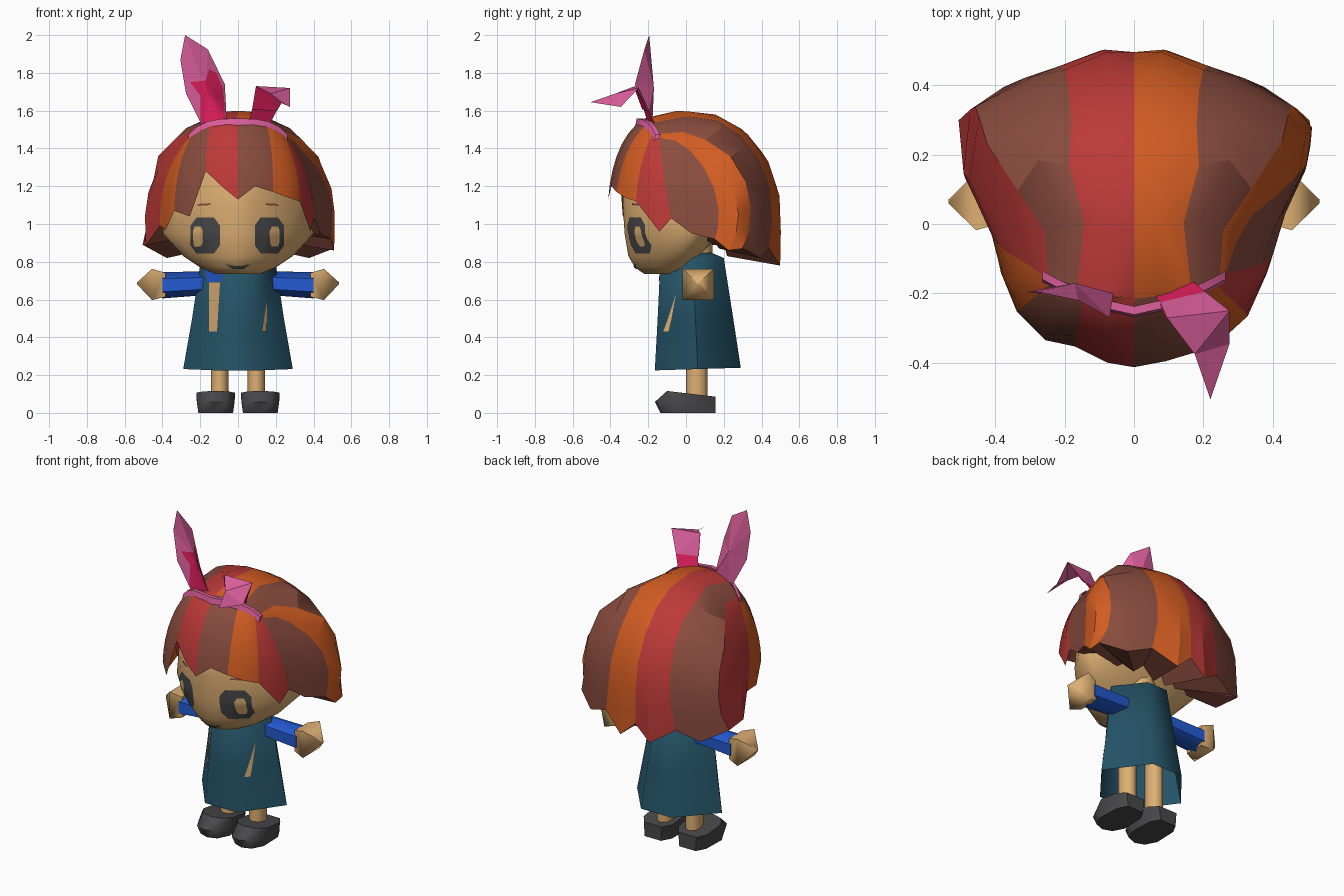
import bpy, bmesh, math
from mathutils import Vector
from mathutils.bvhtree import BVHTree

if "Cube" in bpy.data.objects:
    bpy.data.objects.remove(bpy.data.objects["Cube"])


def material(name, r, g, b):
    m = bpy.data.materials.new(name)
    m.diffuse_color = [((c / 255 + 0.055) / 1.055) ** 2.4 for c in (r, g, b)] + [1]
    m.use_nodes = True
    m.node_tree.nodes["Principled BSDF"].inputs["Base Color"].default_value = m.diffuse_color
    return m


SKIN = material("skin", 222, 175, 115)
RED = material("hair_red", 188, 58, 56)
BROWN = material("hair_brown", 138, 76, 62)
ORANGE = material("hair_orange", 210, 92, 34)
TEAL = material("dress_teal", 36, 82, 102)
BLUE = material("sleeve_blue", 36, 90, 210)
GREY = material("dark_grey", 72, 72, 74)
PINK = material("ribbon_pink", 222, 96, 158)
CRIMSON = material("ribbon_crimson", 222, 30, 92)


def make(name, verts, faces, mats, idx=None, angle=40, fix=True):
    me = bpy.data.meshes.new(name)
    me.from_pydata([tuple(v) for v in verts], [], faces)
    for m in mats:
        me.materials.append(m)
    if idx:
        for p, i in zip(me.polygons, idx):
            p.material_index = i
    ob = bpy.data.objects.new(name, me)
    bpy.context.collection.objects.link(ob)
    if fix:
        bm = bmesh.new()
        bm.from_mesh(me)
        bmesh.ops.remove_doubles(bm, verts=bm.verts, dist=0.0005)
        bmesh.ops.recalc_face_normals(bm, faces=bm.faces)
        bm.to_mesh(me)
        bm.free()
    if angle:
        bpy.ops.object.select_all(action='DESELECT')
        ob.select_set(True)
        bpy.context.view_layer.objects.active = ob
        bpy.ops.object.shade_smooth_by_angle(angle=math.radians(angle))
    return ob


def loft(name, rings, mat, start=True, end=True, angle=62):
    n = len(rings[0])
    verts = [v for r in rings for v in r]
    faces = [(k * n + i, k * n + (i + 1) % n, (k + 1) * n + (i + 1) % n, (k + 1) * n + i)
             for k in range(len(rings) - 1) for i in range(n)]
    if start:
        faces.append(tuple(range(n)))
    if end:
        faces.append(tuple(range(len(verts) - n, len(verts))))
    return make(name, verts, faces, [mat], angle=angle)


def oval(z, w, y0, y1, n, mid=None, p=1.0):
    """Horizontal ring of half width w from y0 to y1, widest at mid; p above 1 makes it pointier."""
    mid = (y0 + y1) / 2 if mid is None else mid
    ring = []
    for i in range(n):
        s, c = math.sin(2 * math.pi * i / n), math.cos(2 * math.pi * i / n)
        q = p if c > 0 else 1
        depth = (mid - y0 if c > 0 else y1 - mid) * abs(c) ** q
        ring.append((w * math.copysign(abs(s) ** q, s), mid - math.copysign(depth, c), z))
    return ring


def plate(name, pts, target, mat, off=0.004):
    """Thin painted patch, outline given in (x, z), laid on the front of a part."""
    me = target.data
    tree = BVHTree.FromPolygons([v.co for v in me.vertices], [p.vertices[:] for p in me.polygons])
    dense = []
    for a, b in zip(pts, pts[1:] + pts[:1]):
        dense += [Vector(a).lerp(Vector(b), t / 3) for t in range(3)]
    c = sum(dense, Vector((0, 0))) / len(dense)
    n, verts, faces = len(dense), [], []
    for p in [c] + [c.lerp(d, k / 4) for k in range(1, 5) for d in dense]:
        hit = tree.ray_cast(Vector((p.x, -2, p.y)), Vector((0, 1, 0)))
        if hit[0] is None:
            hit = tree.find_nearest(Vector((p.x, -0.25, p.y)))
        nor = hit[1] if hit[1].y < 0 else -hit[1]
        verts.append(hit[0] + nor * off)
    for i in range(n):
        j = (i + 1) % n
        faces.append((0, 1 + i, 1 + j))
        faces += [(1 + k * n + i, 1 + k * n + n + i, 1 + k * n + n + j, 1 + k * n + j) for k in range(3)]
    return make(name, verts, faces, [mat], fix=False)


def rounded(cx, cz, a, b):
    """Rounded rectangle outline."""
    return [(cx + a * u, cz + b * v) for u, v in (
        (1, 0.55), (0.6, 1), (-0.6, 1), (-1, 0.55), (-1, -0.55), (-0.6, -1), (0.6, -1), (1, -0.55))]


# Head and neck
head = loft("head", [oval(z, w, y0, y1, 24, m, 1.25) for z, w, y0, y1, m in (
    (0.735, 0.12, -0.22, -0.03, -0.12), (0.77, 0.2, -0.27, 0.02, -0.08), (0.83, 0.29, -0.305, 0.07, -0.02),
    (0.95, 0.40, -0.325, 0.18, 0.03), (1.10, 0.385, -0.335, 0.22, 0.04), (1.28, 0.33, -0.33, 0.24, 0.04),
    (1.44, 0.2, -0.2, 0.2, 0.02))], SKIN)
loft("neck", [oval(z, 0.09, -0.06, 0.14, 10) for z in (0.8, 1.0)], SKIN)

# Face details
for cx, glint, side in ((-0.171, -0.208, "left"), (0.164, 0.19, "right")):
    s = 1 if cx > 0 else -1
    plate("eye_" + side, rounded(cx, 0.94, 0.077, 0.094), head, GREY)
    plate("eye_glint_" + side, rounded(glint, 0.935, 0.026, 0.053), head, SKIN, 0.008)
    plate("eyebrow_" + side, [(s * 0.14, 1.1), (s * 0.215, 1.096), (s * 0.205, 1.106),
                              (s * 0.15, 1.11)], head, BROWN)
plate("mouth", [(-0.065, 0.79), (-0.03, 0.765), (0.03, 0.765), (0.065, 0.79), (0.03, 0.779),
                (-0.03, 0.779)], head, GREY)

# Dress: six-sided, open at the hem
HEX = ((0.38, -1), (1, 0), (0.36, 1), (-0.36, 1), (-1, 0), (-0.38, -1))
dress = loft("dress", [[(w * a, (y0 + y1) / 2 + b * (y1 - y0) / 2, z + lift * (b + 1)) for a, b in HEX]
                       for z, w, y0, y1, lift in (
    (0.225, 0.29, -0.165, 0.29, 0.007), (0.5, 0.243, -0.15, 0.25, 0),
    (0.82, 0.195, -0.135, 0.2, 0), (0.85, 0.1, -0.08, 0.13, 0))], TEAL, start=False)
plate("dress_slit_left", [(-0.15, 0.43), (-0.108, 0.43), (-0.092, 0.69), (-0.15, 0.69)], dress, SKIN)
plate("dress_slit_right", [(0.125, 0.43), (0.147, 0.43), (0.155, 0.63)], dress, SKIN)
plate("collar_patch", [(-0.17, 0.77), (-0.16, 0.69), (-0.08, 0.7), (-0.08, 0.76)], dress, BLUE)


# Arms, legs and shoes, one of each per side
def arm_ring(x, z, r, n=6, deep=1.0):
    return [(x, 0.065 + deep * r * math.cos(2 * math.pi * (i + 0.5) / n),
             z + r * math.sin(2 * math.pi * (i + 0.5) / n)) for i in range(n)]


PLAN = ((0, -1), (0.62, -0.86), (1, -0.4), (0.95, 0.6), (0.6, 1), (-0.6, 1), (-0.95, 0.6),
        (-1, -0.4), (-0.62, -0.86))
for s, side in ((-1, "left"), (1, "right")):
    loft("sleeve_" + side, [arm_ring(s * x, z, r, 6, 1.2) for x, z, r in (
        (0.1, 0.69, 0.06), (0.22, 0.684, 0.064), (0.4, 0.676, 0.07))], BLUE)
    loft("hand_" + side, [arm_ring(s * x, z, r, 4) for x, z, r in (
        (0.385, 0.678, 0.09), (0.455, 0.68, 0.117), (0.534, 0.686, 0.008))], SKIN)
    loft("leg_" + side, [[(v[0] + s * 0.097, v[1], v[2]) for v in oval(z, 0.047, 0.0, 0.115, 8)]
                         for z in (0.07, 0.5)], SKIN)
    shoe = []
    for w, front, z0, slope in ((0.092, -0.135, 0, 0), (0.1, -0.165, 0.058, 0), (0.103, -0.1, 0.116, -0.03)):
        mid, half = (front + 0.155) / 2, (0.155 - front) / 2
        shoe.append([(s * 0.118 + w * a, mid + half * b, z0 + slope * (b + 1) / 2) for a, b in PLAN])
    loft("shoe_" + side, shoe, GREY, angle=50)

# Hair dome: plan radius by azimuth (degrees from the front)
OUTLINE = ((0, 0.445), (24, 0.445), (47, 0.445), (63, 0.42), (86, 0.415), (117, 0.575),
           (150, 0.475), (173, 0.48), (180, 0.465))


def dome(d):
    az = abs(math.degrees(math.atan2(d.x, -d.y)))
    for (a0, r0), (a1, r1) in zip(OUTLINE, OUTLINE[1:]):
        if az <= a1 + 0.01:
            r = r0 + (r1 - r0) * (az - a0) / (a1 - a0)
            break
    flat = Vector((d.x, d.y))
    rho = 1 if d.z < 0 else flat.length
    if flat.length > 1e-6:
        flat.normalize()
    flat *= rho ** (1 - 0.4 * max(0, -flat.y))  # fuller towards the forehead
    return Vector((flat.x * r, 0.03 + flat.y * r, 1.05 + 0.55 * d.z))


def crown(sx):
    return Vector((sx, -0.37, math.sqrt(1 - sx * sx - 0.1369)))


def lock(az, z):
    """Points of one lock edge, from the hairband to the rim, tucked under at the back."""
    t = math.radians(az)
    dz = (z - 1.05) / 0.55
    rho = math.sqrt(1 - dz * dz)
    a, b = crown(0.58 * math.sin(t)), Vector((math.sin(t) * rho, -math.cos(t) * rho, dz))
    ta, tb = math.atan2(a.z, a.y), math.atan2(b.z, b.y)
    w = min(1, max(0, (abs(az) - 85) / 45))
    pts = []
    for k in range(8):
        f = k / 7
        x, ang = a.x + (b.x - a.x) * f, ta + (tb - ta) * f
        q = math.sqrt(max(0, 1 - x * x))
        d = a.slerp(b, f)
        if w > 0:  # back locks run straight over the top
            d = d.lerp(Vector((x, q * math.cos(ang), q * math.sin(ang))), w).normalized()
        pts.append(dome(d))
    rim = pts[-1]
    pts.append(Vector((rim.x * 0.4, 0.03 + (rim.y - 0.03) * 0.4, rim.z + 0.05)) if abs(az) > 74 else rim.copy())
    return pts


# Each lock: colour, middle azimuth and height, end azimuth and height
RIGHT = ((1, 12, 1.20, 25, 1.17), (2, 37, 1.14, 48, 1.12), (0, 66, 0.96, 75, 1.03),
         (1, 90, 0.95, 104, 0.92), (2, 111, 0.86, 118, 0.87), (1, 134, 0.82, 150, 0.87),
         (2, 168, 0.78, 180, 0.87))
LEFT = ((0, -10, 1.19, -24, 1.28), (1, -35, 1.04, -50, 1.07), (2, -66, 0.97, -86, 0.99),
        (0, -102, 0.89, -118, 0.89), (1, -134, 0.82, -150, 0.87), (0, -168, 0.78, -180, 0.87))
verts, faces, idx = [], [], []
for locks in (RIGHT, LEFT):
    prev = (0, 1.13)
    for col, ma, mz, ea, ez in locks:
        for nxt in ((ma, mz), (ea, ez)):
            base = len(verts)
            verts += lock(*prev) + lock(*nxt)
            for k in range(8):
                if k == 7 and (verts[base + 7] - verts[base + 8]).length < 0.001:
                    continue
                faces.append((base + k, base + k + 1, base + 10 + k, base + 9 + k))
                idx.append(1 if k == 7 else col)
            prev = nxt
make("hair", verts, faces, [RED, BROWN, ORANGE], idx, angle=25)

# Hairband along the front of the crown line, tapering to its ends
rings = []
for i in range(9):
    u = 1 - abs(i - 4) / 4
    p = dome(crown(-0.56 + 0.14 * i)) + Vector((0, -0.012 - 0.03 * u, -0.03 * u))
    h = 0.015 + 0.012 * u
    rings.append([p + Vector((0, y, z)) for y, z in ((-0.014, -h), (0.012, -h), (0.02, h), (-0.004, h))])
loft("hairband", rings, PINK, angle=30)

# Tall ribbon ear, a folded leaf around a spine
ear = [(-0.28, -0.195, 2.0), (-0.16, -0.22, 1.925), (-0.07, -0.27, 1.74), (-0.06, -0.2, 1.555),
       (-0.17, -0.18, 1.48), (-0.275, -0.2, 1.69), (-0.305, -0.195, 1.87), (-0.17, -0.17, 1.72)]
tall = make("tall_ribbon_ear", ear, [(i, (i + 1) % 7, 7) for i in range(7)], [PINK], angle=0)
plate("tall_ear_patch", [(-0.17, 1.5), (-0.065, 1.56), (-0.075, 1.71), (-0.11, 1.8), (-0.15, 1.82),
                         (-0.17, 1.76), (-0.255, 1.75), (-0.2, 1.68), (-0.2, 1.6), (-0.2, 1.55)],
      tall, CRIMSON)

# Folded ribbon ear: stalk rising from the band, flap bent forward
fold = [Vector(v) for v in (
    (0.055, -0.2, 1.53), (0.17, -0.165, 1.53), (0.075, -0.225, 1.61), (0.205, -0.195, 1.6),
    (0.095, -0.27, 1.73), (0.275, -0.25, 1.72), (0.275, -0.345, 1.62), (0.22, -0.505, 1.645),
    (0.175, -0.375, 1.69))]
make("folded_ribbon_ear", fold, [(0, 1, 3, 2), (2, 3, 4), (3, 5, 4), (4, 5, 8), (5, 6, 8), (6, 7, 8)],
     [PINK, CRIMSON], [1, 0, 0, 0, 0, 0], angle=0)
lining = [fold[2], fold[3], fold[3].lerp(fold[5], 0.5), fold[4].lerp(fold[5], 0.55), fold[4]]
make("folded_ear_lining", [v + Vector((0, -0.007, -0.003)) for v in lining], [(0, 1, 4), (1, 2, 3), (1, 3, 4)],
     [CRIMSON], angle=0, fix=False)
